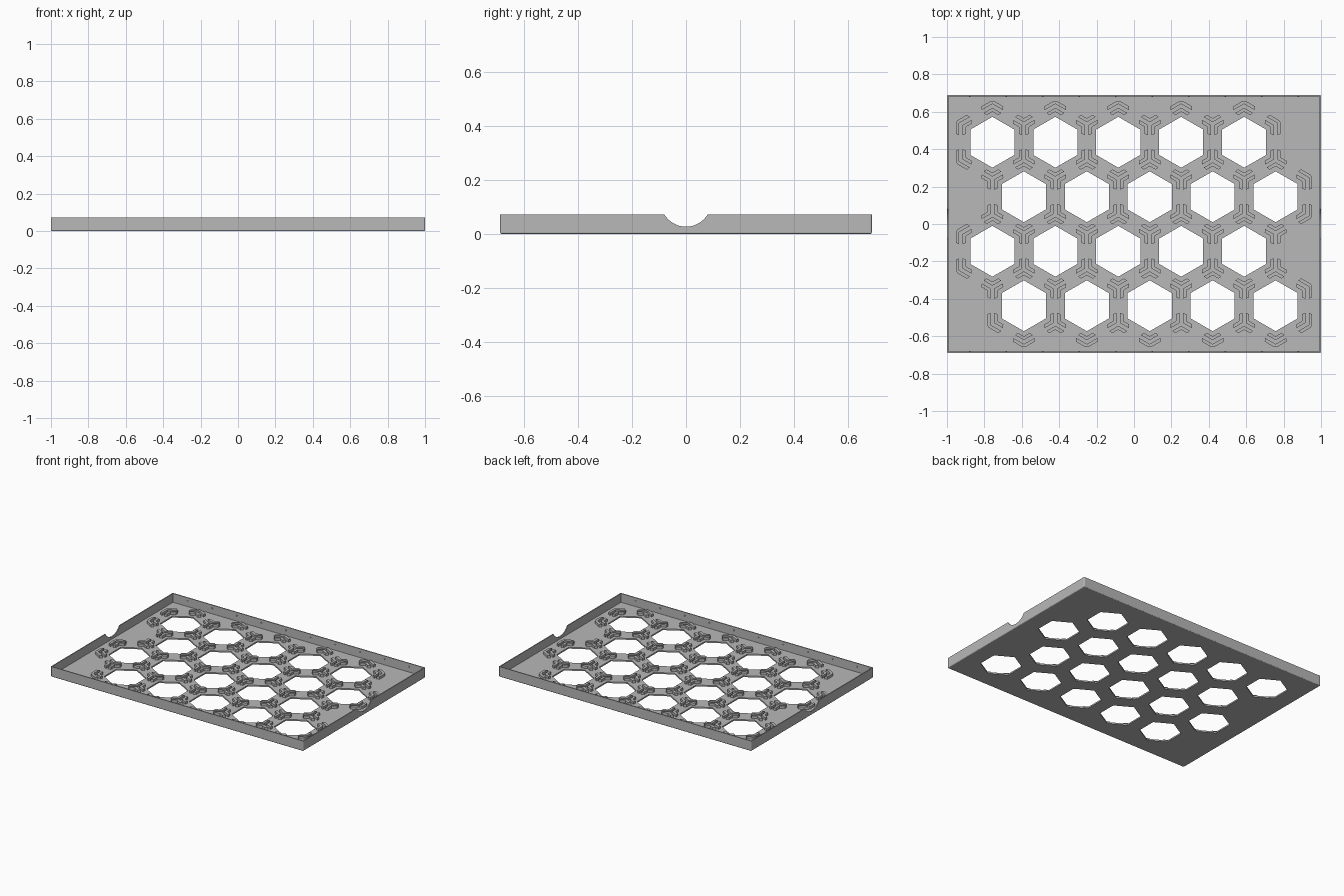
import bpy, bmesh, math
from mathutils import Vector, Matrix

old = bpy.data.objects.get("Cube")
if old:
    bpy.data.objects.remove(old, do_unlink=True)

WIDTH, DEPTH, HEIGHT = 2.0, 1.38, 0.073
WALL, FLOOR = 0.007, 0.01
PITCH = 0.3365                      # spacing of the hexagon grid
HOLE_R = 0.136
REACH = PITCH / math.sqrt(3)        # hexagon centre to grid junction
SLOT, RIM, ARM = 0.009, 0.027, 0.06  # clip slot half width, outer offset, arm length
CLIP_TOP = 0.028

grey = bpy.data.materials.new("plain grey")
grey.use_nodes = True
grey.diffuse_color = (0.48, 0.48, 0.48, 1)
grey.node_tree.nodes["Principled BSDF"].inputs["Base Color"].default_value = grey.diffuse_color


def finish(name, bm):
    bmesh.ops.recalc_face_normals(bm, faces=bm.faces)
    mesh = bpy.data.meshes.new(name)
    bm.to_mesh(mesh)
    bm.free()
    mesh.materials.append(grey)
    obj = bpy.data.objects.new(name, mesh)
    bpy.context.collection.objects.link(obj)
    return obj


def prism(bm, points, z0, z1):
    """Extrude a flat outline from z0 up to z1."""
    low = [bm.verts.new((p[0], p[1], z0)) for p in points]
    high = [bm.verts.new((p[0], p[1], z1)) for p in points]
    bm.faces.new(low)
    bm.faces.new(high)
    n = len(points)
    for i in range(n):
        j = (i + 1) % n
        bm.faces.new((low[i], low[j], high[j], high[i]))


def box(bm, size, centre):
    return bmesh.ops.create_cube(
        bm, size=1, matrix=Matrix.Translation(centre) @ Matrix.Diagonal((*size, 1)))


def polar(angle, radius=1.0):
    a = math.radians(angle)
    return Vector((math.cos(a), math.sin(a))) * radius


def cut(target, cutter):
    mod = target.modifiers.new("cut", "BOOLEAN")
    mod.operation, mod.solver, mod.object = "DIFFERENCE", "EXACT", cutter
    bpy.context.view_layer.objects.active = target
    bpy.ops.object.modifier_apply(modifier=mod.name)
    bpy.data.objects.remove(cutter, do_unlink=True)


# Hexagon centres in four staggered rows
centres = []
for row in range(4):
    shift = (row % 2) * 0.5 - 2.25
    for col in range(5):
        centres.append(Vector(((col + shift) * PITCH, (1.5 - row) * PITCH * math.sqrt(0.75))))

# Tray body with softened bottom and corner edges
bm = bmesh.new()
box(bm, (WIDTH, DEPTH, HEIGHT), (0, 0, HEIGHT / 2))
edges = [e for e in bm.edges if any(v.co.z < HEIGHT / 2 for v in e.verts)]
bmesh.ops.bevel(bm, geom=edges, offset=0.006, segments=3, profile=0.5, affect="EDGES")
tray = finish("tray", bm)

# Hollow interior
bm = bmesh.new()
box(bm, (WIDTH - 2 * WALL, DEPTH - 2 * WALL, 0.2), (0, 0, FLOOR + 0.1))
cut(tray, finish("cavity_cutter", bm))

# Hexagonal openings
bm = bmesh.new()
for c in centres:
    prism(bm, [c + polar(30 + 60 * k, HOLE_R) for k in range(6)], -0.1, 0.1)
cut(tray, finish("hole_cutter", bm))

# Round cable notch through both end walls
bm = bmesh.new()
bmesh.ops.create_cone(bm, cap_ends=True, segments=48, radius1=0.094, radius2=0.094, depth=3,
                      matrix=Matrix.Translation((0, 0, 0.121)) @ Matrix.Rotation(math.pi / 2, 4, "Y"))
cut(tray, finish("notch_cutter", bm))

# Grid junctions and the directions of the hexagons that touch them
junctions = {}
for c in centres:
    for k in range(6):
        p = c + polar(30 + 60 * k, REACH)
        key = (round(p.x, 2), round(p.y, 2))
        junctions.setdefault(key, (p, []))[1].append(210 + 60 * k)


def chevron(bm, p, angle):
    """Bent clip wall facing the hexagon that lies at the given angle."""
    def end(side, offset, length):
        return p + polar(angle + 60 * side, length) + polar(angle - 30 * side, offset)

    def apex(offset):
        return p + polar(angle, offset / math.sin(math.radians(60)))
    prism(bm, [apex(SLOT), end(1, SLOT, ARM), end(1, RIM, ARM - 0.008), apex(RIM),
               end(-1, RIM, ARM - 0.008), end(-1, SLOT, ARM)], FLOOR - 0.002, CLIP_TOP)


def outer_bend(bm, p, angle):
    """Rounded clip wall behind a corner with no neighbour."""
    def end(side, offset, length):
        return p + polar(angle + 60 * side, length) + polar(angle + 150 * side, offset)
    arc = [p + polar(angle + 150 + 10 * i, RIM) for i in range(7)]
    inner = p + polar(angle + 180, SLOT / math.sin(math.radians(60)))
    prism(bm, [end(1, SLOT, ARM), end(1, RIM, ARM - 0.008), *arc,
               end(-1, RIM, ARM - 0.008), end(-1, SLOT, ARM), inner], FLOOR - 0.002, CLIP_TOP)


# Clip walls around every hexagon corner
bm = bmesh.new()
for p, angles in junctions.values():
    if len(angles) == 1:
        chevron(bm, p, angles[0])
        outer_bend(bm, p, angles[0])
    else:
        for turn in (0, 120, 240):
            chevron(bm, p, angles[0] + turn)
finish("corner_clips", bm)

# Small snap bumps inside the long walls
bm = bmesh.new()
for side in (-1, 1):
    for i in range(10):
        place = Matrix.Translation(((i - 4.5) * 0.195, side * (DEPTH / 2 - WALL), 0.05))
        bmesh.ops.create_uvsphere(bm, u_segments=10, v_segments=6, radius=0.005, matrix=place)
finish("snap_bumps", bm)
